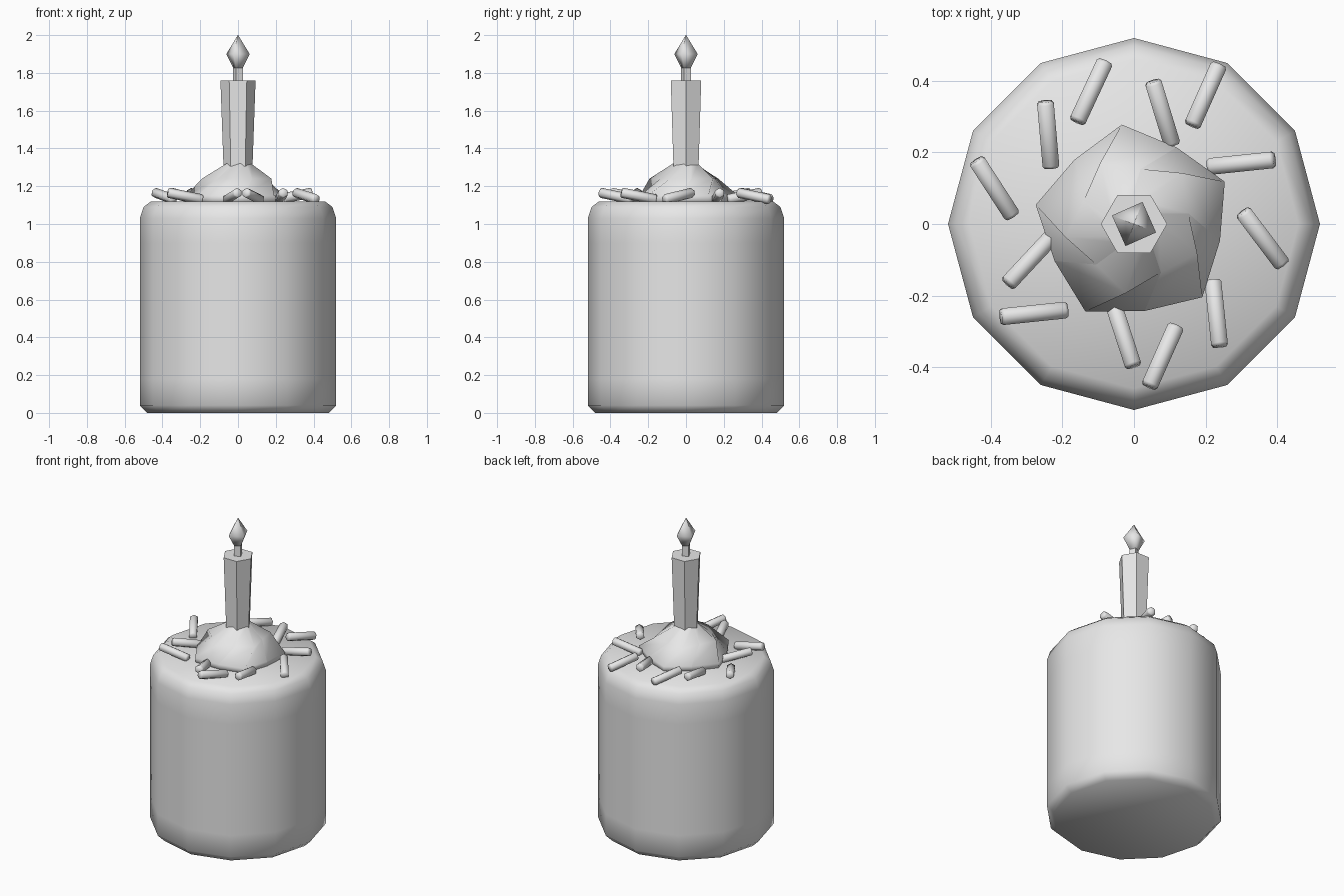
import bpy, bmesh
from math import radians, cos, sin, pi
from mathutils import Matrix

cube = bpy.data.objects.get("Cube")
if cube:
    bpy.data.objects.remove(cube, do_unlink=True)

# One plain grey for the whole model
GREY = (0.8, 0.8, 0.8, 1)
grey = bpy.data.materials.new("light grey")
grey.use_nodes = True
grey.diffuse_color = GREY
grey.node_tree.nodes["Principled BSDF"].inputs["Base Color"].default_value = GREY


def finish(bm, name, smooth=True):
    bmesh.ops.recalc_face_normals(bm, faces=bm.faces)
    for f in bm.faces:
        f.smooth = smooth
    mesh = bpy.data.meshes.new(name)
    bm.to_mesh(mesh)
    bm.free()
    mesh.materials.append(grey)
    obj = bpy.data.objects.new(name, mesh)
    bpy.context.collection.objects.link(obj)
    return obj


def loft(bm, rings):
    """Skin a stack of equal-sized point rings and cap both ends."""
    loops = [[bm.verts.new(p) for p in ring] for ring in rings]
    n = len(loops[0])
    for low, high in zip(loops, loops[1:]):
        for i in range(n):
            j = (i + 1) % n
            bm.faces.new((low[i], low[j], high[j], high[i]))
    bm.faces.new(loops[0][::-1])
    bm.faces.new(loops[-1])
    return loops


def turned(name, profile, sides, turn=0, smooth=True):
    """Build a polygonal lathe from (radius, height) pairs."""
    angles = [radians(turn) + 2 * pi * i / sides for i in range(sides)]
    bm = bmesh.new()
    loft(bm, [[(r * cos(a), r * sin(a), z) for a in angles] for r, z in profile])
    return finish(bm, name, smooth)


# Cake body with softened rims
turned("cake_body", [(0.48, 0), (0.52, 0.04), (0.52, 0.18), (0.52, 0.9),
                     (0.52, 1.03), (0.5, 1.09), (0.46, 1.12)], 12)

# Swirled cream: five lobes with twisted sharp creases between them
bm = bmesh.new()
cream_levels = [  # height, lobe radius, crease radius, twist
    (1.11, 0.275, 0.245, 0), (1.15, 0.28, 0.245, 0),
    (1.24, 0.195, 0.155, 22), (1.32, 0.07, 0.06, 40)]
rings = []
for z, lobe, crease, twist in cream_levels:
    ring = []
    for i in range(10):
        a = radians(-11 + 36 * i + twist)
        r = lobe if i % 2 else crease
        ring.append((r * cos(a), r * sin(a), z))
    rings.append(ring)
loops = loft(bm, rings)
for low, high in zip(loops, loops[1:]):
    for i in range(0, 10, 2):
        bm.edges.get((low[i], high[i])).smooth = False
for i in range(10):
    bm.edges.get((loops[-1][i], loops[-1][(i + 1) % 10])).smooth = False
finish(bm, "cream_swirl")

# Candle, wick and flame
turned("candle", [(0.073, 1.2), (0.093, 1.76)], 6, smooth=False)
turned("wick", [(0.028, 1.75), (0.028, 1.84)], 4, 69, smooth=False)
turned("flame", [(0.027, 1.825), (0.066, 1.9), (0.001, 2.0)], 4, 69)

# Sprinkles: x, y, heading of the low end
sprinkles = [
    (-0.12, 0.37, 65), (-0.24, 0.25, 275), (-0.39, 0.10, 303), (-0.29, -0.10, 47),
    (-0.28, -0.25, 6), (-0.03, -0.31, 108), (0.08, -0.37, 66), (0.23, -0.25, 96),
    (0.36, -0.04, 307), (0.30, 0.17, 186), (0.20, 0.36, 66), (0.08, 0.31, 287)]
for x, y, heading in sprinkles:
    rod = turned("sprinkle", [(0.021, -0.095), (0.027, -0.087),
                              (0.027, 0.087), (0.021, 0.095)], 6)
    rod.matrix_world = (Matrix.Translation((x, y, 1.148))
                        @ Matrix.Rotation(radians(heading), 4, 'Z')
                        @ Matrix.Rotation(radians(101), 4, 'Y'))
